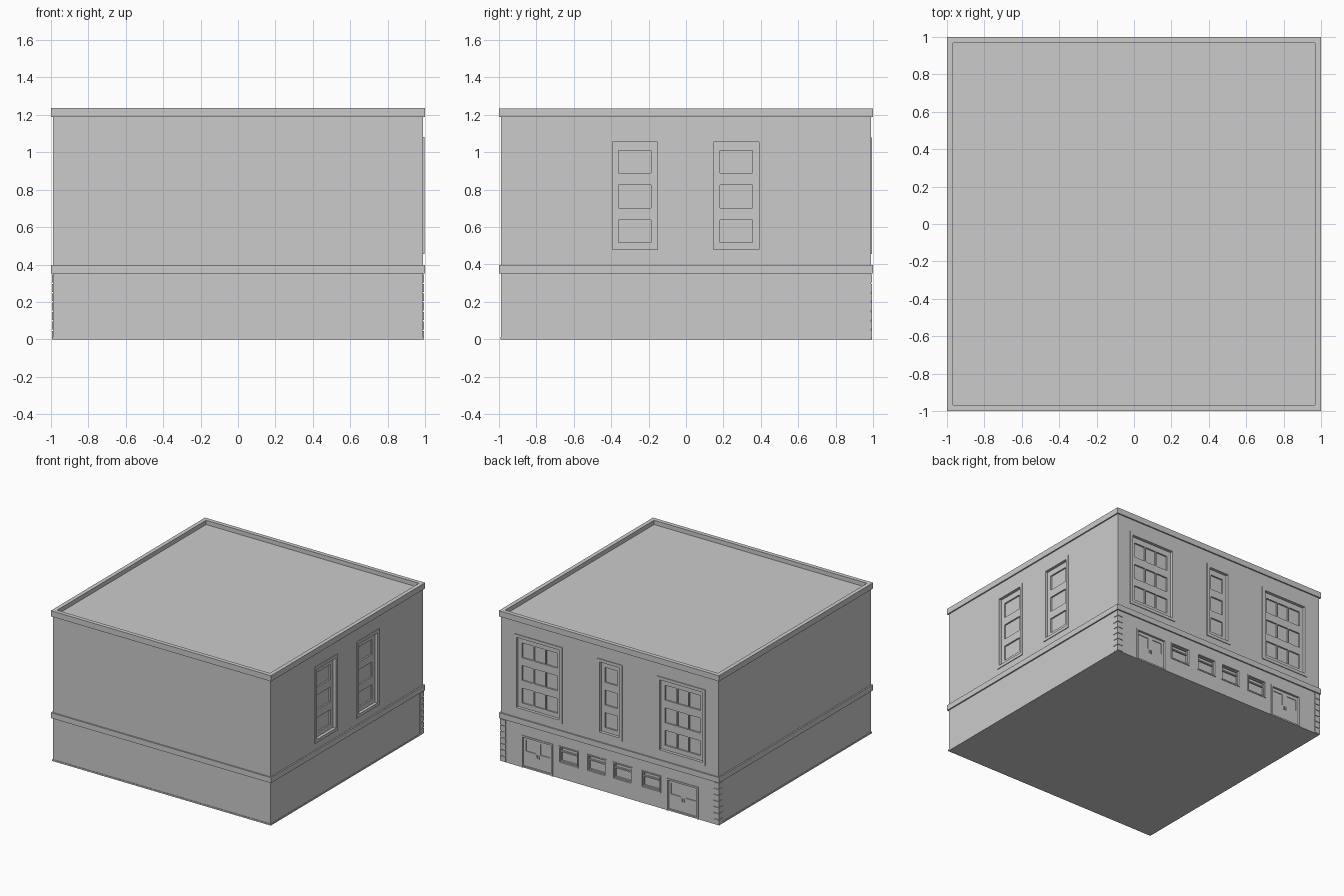
import bpy, bmesh
from mathutils import Matrix, Vector

if "Cube" in bpy.data.objects:
    bpy.data.objects.remove(bpy.data.objects["Cube"])

W = 0.989  # wall plane distance from centre


def make_object(name, boxes):
    """One mesh object made of axis aligned boxes (x0, x1, y0, y1, z0, z1)."""
    bm = bmesh.new()
    for x0, x1, y0, y1, z0, z1 in boxes:
        m = Matrix.Translation(((x0 + x1) / 2, (y0 + y1) / 2, (z0 + z1) / 2))
        m = m @ Matrix.Diagonal((x1 - x0, y1 - y0, z1 - z0, 1))
        bmesh.ops.create_cube(bm, size=1, matrix=m)
    me = bpy.data.meshes.new(name)
    bm.to_mesh(me)
    bm.free()
    ob = bpy.data.objects.new(name, me)
    bpy.context.collection.objects.link(ob)
    return ob


def on_wall(side, u0, u1, z0, z1, d0, d1):
    """Box on the back (+y) or right (+x) wall; d is depth relative to the wall."""
    if side == 'back':
        return (u0, u1, W + d0, W + d1, z0, z1)
    return (W + d0, W + d1, u0, u1, z0, z1)


def trim(side, u0, u1, z0, z1, t, d, sill=True):
    """Frame of bars around an opening, t wide and projecting by d."""
    bars = [(u0 - t, u0, z0, z1), (u1, u1 + t, z0, z1), (u0 - t, u1 + t, z1, z1 + t)]
    if sill:
        bars.append((u0 - t, u1 + t, z0 - t, z0))
    return [on_wall(side, *b, -0.01, d) for b in bars]


openings, panes, frames = [], [], []

# tall upper windows: centre, half width of opening, pane columns
upper = [('right', -0.273, 0.121, 1), ('right', 0.268, 0.121, 1),
         ('back', 0.0, 0.09, 1), ('back', -0.65, 0.195, 3), ('back', 0.65, 0.195, 3)]
for side, c, h, cols in upper:
    openings.append(on_wall(side, c - h, c + h, 0.48, 1.055, -0.018, 0.05))
    frames += trim(side, c - h, c + h, 0.48, 1.055, 0.025, 0.006)
    p = h - 0.034
    step = 2 * p / cols
    for z0 in (0.517, 0.702, 0.888):
        for i in range(cols):
            u = c - p + i * step
            gap = 0.005 if cols > 1 else 0
            panes.append(on_wall(side, u + (gap if i else 0),
                                 u + step - (gap if i < cols - 1 else 0),
                                 z0, z0 + 0.122, -0.03, 0.05))

# small ground floor windows with a crossbar
for c in (-0.375, -0.118, 0.118, 0.375):
    u0, u1 = c - 0.08, c + 0.08
    openings.append(on_wall('back', u0, u1, 0.135, 0.257, -0.01, 0.05))
    frames += trim('back', u0, u1, 0.135, 0.257, 0.01, 0.005)
    for z0, z1 in ((0.145, 0.215), (0.225, 0.25)):
        panes.append(on_wall('back', u0 + 0.008, u1 - 0.008, z0, z1, -0.022, 0.05))

# double doors
handles = []
for c in (-0.66, 0.66):
    openings.append(on_wall('back', c - 0.13, c + 0.13, 0.012, 0.25, -0.012, 0.05))
    frames += trim('back', c - 0.13, c + 0.13, 0.0, 0.25, 0.014, 0.005, sill=False)
    for s in (-1, 1):
        a, b = sorted((c + s * 0.022, c + s * 0.11))
        panes.append(on_wall('back', a, b, 0.135, 0.225, -0.018, 0.05))
        a, b = sorted((c + s * 0.006, c + s * 0.012))
        handles.append(on_wall('back', a, b, 0.1, 0.125, -0.014, -0.004))

# main walls with recessed openings
walls = make_object('walls', [(-W, W, -W, W, 0, 1.195)])
for name, boxes in (('opening_cutter', openings), ('pane_cutter', panes)):
    cutter = make_object(name, boxes)
    cutter.hide_render = True
    mod = walls.modifiers.new(name, 'BOOLEAN')
    mod.operation, mod.solver, mod.object = 'DIFFERENCE', 'EXACT', cutter
    bpy.context.view_layer.objects.active = walls
    bpy.ops.object.modifier_apply(modifier=name)
    bpy.data.objects.remove(cutter)

make_object('window_and_door_frames', frames)
make_object('door_handles', handles)

# belt course between floors and thin base strip
make_object('belt_course', [(-1, 1, -1, 1, 0.353, 0.398)])
base = 0.993
make_object('base_strip', [(-base, base, -base, W, 0, 0.012)])

# corner blocks on the two back corners
blocks = []
for i in range(7):
    z = 0.004 + i * 0.05
    for s in (-1, 1):
        x0, x1 = sorted((s * 0.945, s * 0.994))
        blocks.append((x0, x1, 0.945, 0.994, z, z + 0.042))
make_object('corner_blocks', blocks)

# cornice with a sunken flat roof
roof = make_object('cornice_and_roof', [(-1, 1, -1, 1, 1.188, 1.235)])
bm = bmesh.new()
bm.from_mesh(roof.data)
top = max(bm.faces, key=lambda f: f.calc_center_median().z)
bmesh.ops.inset_region(bm, faces=[top], thickness=0.048)
inner = bmesh.ops.extrude_discrete_faces(bm, faces=[top])['faces'][0]
bmesh.ops.translate(bm, verts=inner.verts, vec=Vector((0, 0, -0.035)))
bm.to_mesh(roof.data)
bm.free()
